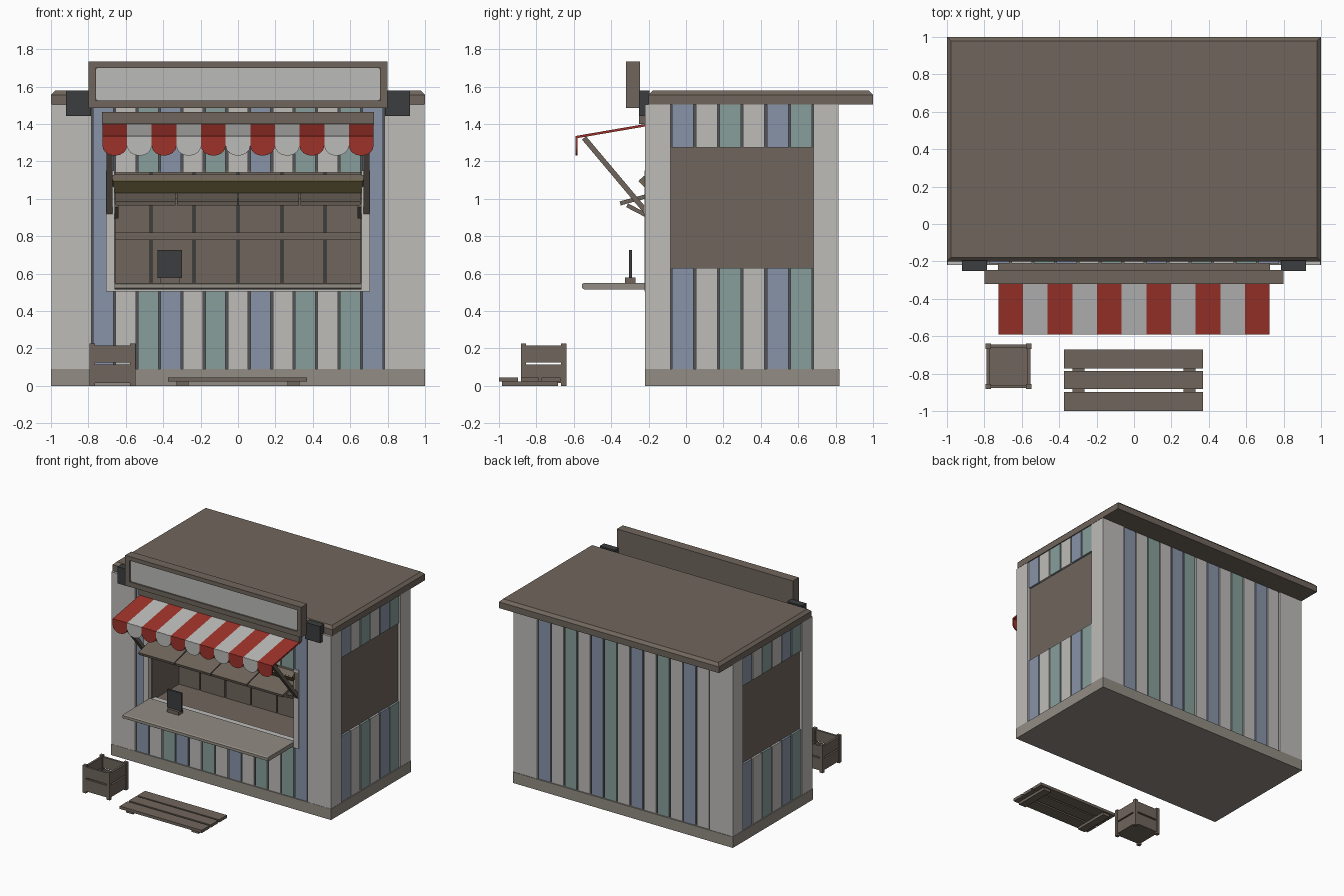
import bpy, bmesh, math

if "Cube" in bpy.data.objects:
    bpy.data.objects.remove(bpy.data.objects["Cube"])

def material(name, r, g, b):
    lin = lambda v: (v / 255 / 12.92) if v < 11 else ((v / 255 + 0.055) / 1.055) ** 2.4
    m = bpy.data.materials.new(name)
    m.diffuse_color = (lin(r), lin(g), lin(b), 1)
    m.use_nodes = True
    m.node_tree.nodes["Principled BSDF"].inputs["Base Color"].default_value = m.diffuse_color
    return m

WHITE = material("white_boards", 190, 188, 185)
BLUE = material("blue_boards", 137, 148, 168)
GREEN = material("green_boards", 136, 159, 155)
BROWN = material("brown_wood", 112, 102, 92)
STONE = material("warm_grey", 146, 140, 131)
DARK = material("charcoal", 60, 61, 62)
RED = material("awning_red", 158, 50, 42)
PALE = material("pale_cloth", 187, 187, 186)
OLIVE = material("lamp_yellow", 126, 115, 72)
GROOVE = material("groove_grey", 84, 84, 86)

def finish(name, bm, mat):
    bmesh.ops.recalc_face_normals(bm, faces=bm.faces)
    me = bpy.data.meshes.new(name)
    bm.to_mesh(me)
    bm.free()
    me.materials.append(mat)
    ob = bpy.data.objects.new(name, me)
    bpy.context.collection.objects.link(ob)
    return ob

def prism(name, mat, pts, a, b, axis="x"):
    """Extrude a profile: (y, z) points along x, or (x, z) points along y."""
    bm = bmesh.new()
    put = (lambda p, t: (t, p[0], p[1])) if axis == "x" else (lambda p, t: (p[0], t, p[1]))
    f = bm.faces.new([bm.verts.new(put(p, a)) for p in pts])
    ext = bmesh.ops.extrude_face_region(bm, geom=[f])["geom"]
    for v in ext:
        if isinstance(v, bmesh.types.BMVert):
            if axis == "x":
                v.co.x = b
            else:
                v.co.y = b
    return finish(name, bm, mat)

def box(name, mat, x0, x1, y0, y1, z0, z1):
    return prism(name, mat, [(y0, z0), (y1, z0), (y1, z1), (y0, z1)], x0, x1)

def bar(name, mat, p, q, thick, x0, x1):
    """Slanted bar between two (y, z) points, spanning x0..x1."""
    dy, dz = q[0] - p[0], q[1] - p[1]
    k = thick / 2 / math.hypot(dy, dz)
    n = (-dz * k, dy * k)
    pts = [(p[0] + n[0], p[1] + n[1]), (q[0] + n[0], q[1] + n[1]),
           (q[0] - n[0], q[1] - n[1]), (p[0] - n[0], p[1] - n[1])]
    return prism(name, mat, pts, x0, x1)

COL = {"B": BLUE, "W": WHITE, "G": GREEN}
TOP, BASE, GAP = 1.505, 0.09, 0.006

# Plinth and roof with chamfered upper rim
box("plinth", STONE, -1, 1, -0.22, 0.82, 0, BASE)
roof = box("roof", BROWN, -1, 1, -0.2, 1, 1.505, 1.578)
bm = bmesh.new()
bm.from_mesh(roof.data)
bmesh.ops.bevel(bm, geom=[e for e in bm.edges if all(v.co.z > 1.57 for v in e.verts)],
                offset=0.022, segments=1, affect="EDGES")
bm.to_mesh(roof.data)
bm.free()

# Wall cores around the serving hatch
for s in (-1, 1):
    box("side_core", GROOVE, s * 0.665, s * 0.968, -0.197, 0.797, BASE, TOP)
box("back_core", GROOVE, -0.665, 0.665, 0.2, 0.797, BASE, TOP)
box("lower_core", GROOVE, -0.665, 0.665, -0.197, 0.2, BASE, 0.515)
box("upper_core", GROOVE, -0.665, 0.665, -0.197, 0.2, 1.15, TOP)

# Corner posts
for s in (-1, 1):
    box("front_post", WHITE, s * 0.783, s * 0.998, -0.218, -0.083, BASE, TOP)
    box("back_post", WHITE, s * 0.783, s * 0.998, 0.683, 0.816, BASE, TOP)

# Front and back boards
for i, c in enumerate("BWGBWGWBWGWGB"):
    x0, x1 = -0.78 + 0.12 * i + GAP, -0.66 + 0.12 * i - GAP
    spans = [(BASE, TOP)] if i in (0, 12) else [(BASE, 0.52), (1.14, TOP)]
    for z0, z1 in spans:
        box("front_board", COL[c], x0, x1, -0.212, -0.195, z0, z1)
for i, c in enumerate("BWGWBGWBWGWBW"):
    x1 = 0.78 - 0.12 * i
    box("back_board", COL[c], x1 - 0.12 + GAP, x1 - GAP, 0.795, 0.81, BASE, TOP)

# Side boards above and below a recessed brown panel
for s in (-1, 1):
    for i, c in enumerate("BWGWBG"):
        j = i if s > 0 else 5 - i
        y0 = -0.08 + j * 0.76 / 6
        for z0, z1 in ((BASE, 0.63), (1.275, TOP)):
            box("side_board", COL[c], s * 0.965, s * 0.992, y0 + GAP, y0 + 0.76 / 6 - GAP, z0, z1)
    box("side_panel", BROWN, s * 0.96, s * 0.976, -0.082, 0.682, 0.63, 1.275)

# Hatch frame and interior
for s in (-1, 1):
    box("hatch_frame_side", WHITE, s * 0.66, s * 0.705, -0.222, -0.18, 0.505, 1.15)
    box("interior_side", BROWN, s * 0.655, s * 0.67, -0.18, 0.2, 0.515, 1.15)
box("hatch_sill", WHITE, -0.66, 0.66, -0.222, -0.14, 0.505, 0.54)
box("interior_floor", BROWN, -0.66, 0.66, -0.14, 0.2, 0.51, 0.525)
box("interior_ceiling", BROWN, -0.66, 0.66, -0.19, 0.2, 1.14, 1.155)
box("interior_back", DARK, -0.66, 0.66, 0.19, 0.21, 0.515, 1.15)
edges = [-0.66, -0.465, -0.235, 0, 0.235, 0.465, 0.66]
for a, b in zip(edges, edges[1:]):
    box("back_panel_board", BROWN, a + 0.005, b - 0.005, 0.17, 0.195, 0.52, 1.145)
box("back_rail", BROWN, -0.66, 0.66, 0.15, 0.18, 0.78, 0.82)

# Counter with a small board on a stand
prism("counter", STONE, [(-0.555, 0.522), (-0.545, 0.516), (-0.2, 0.516), (-0.2, 0.55),
                         (-0.545, 0.55), (-0.555, 0.544)], -0.66, 0.66)
box("board_stand", BROWN, -0.415, -0.31, -0.327, -0.27, 0.55, 0.578)
box("counter_board", DARK, -0.43, -0.3, -0.306, -0.29, 0.575, 0.725)

# Tilted flap in four panels with its brackets
for i in range(4):
    x0 = -0.66 + 0.33 * i
    bar("hatch_flap", BROWN, (-0.352, 0.975), (-0.17, 1.025), 0.022, x0 + 0.004, x0 + 0.326)
box("flap_hinge_rail", BROWN, -0.66, 0.66, -0.19, -0.16, 1.0, 1.04)
for s in (-1, 1):
    bar("flap_bracket", BROWN, (-0.315, 0.965), (-0.2, 0.905), 0.022, s * 0.64, s * 0.66)

# Lamp trough: glowing underside with a wooden top
prism("lamp_housing", BROWN, [(-0.25, 1.1), (-0.185, 1.035), (-0.15, 1.07), (-0.215, 1.13)], -0.67, 0.67)
bar("lamp_face", OLIVE, (-0.251, 1.097), (-0.188, 1.034), 0.008, -0.668, 0.668)

# Awning struts and wall beam
for s in (-1, 1):
    bar("awning_strut", BROWN, (-0.545, 1.325), (-0.2, 0.915), 0.028, s * 0.67, s * 0.702)
    box("strut_plate", BROWN, s * 0.67, s * 0.702, -0.222, -0.2, 0.92, 1.13)
box("awning_beam", BROWN, -0.728, 0.728, -0.25, -0.195, 1.4, 1.465)

# Awning stripes with rounded valance tabs
W = 1.45 / 11
for i in range(11):
    x0 = -0.725 + W * i
    mat = PALE if i % 2 else RED
    bar("awning_stripe", mat, (-0.59, 1.329), (-0.2, 1.396), 0.013, x0, x0 + W)
    arc = [(x0 + W / 2 - W / 2 * math.cos(t * math.pi / 8),
            1.283 - 0.053 * math.sin(t * math.pi / 8)) for t in range(9)]
    prism("awning_tab", mat, [(x0 + W, 1.333), (x0, 1.333)] + arc, -0.592, -0.58, "y")

# Sign: backing, raised frame, pale rounded face and wall brackets
box("sign_back", BROWN, -0.8, 0.8, -0.303, -0.245, 1.485, 1.733)
for s in (-1, 1):
    box("sign_frame_side", BROWN, s * 0.762, s * 0.8, -0.322, -0.303, 1.485, 1.733)
    box("sign_bracket", DARK, s * 0.785, s * 0.92, -0.25, -0.195, 1.443, 1.58)
box("sign_frame_top", BROWN, -0.762, 0.762, -0.322, -0.303, 1.7, 1.733)
box("sign_frame_bottom", BROWN, -0.762, 0.762, -0.322, -0.303, 1.485, 1.525)
face = []
for cx, cz, a0 in ((0.742, 1.682, 0), (-0.742, 1.682, 90), (-0.742, 1.543, 180), (0.742, 1.543, 270)):
    for k in range(4):
        a = math.radians(a0 + 30 * k)
        face.append((cx + 0.018 * math.cos(a), cz + 0.018 * math.sin(a)))
prism("sign_face", PALE, face, -0.31, -0.302, "y")

# Open crate: floor, corner posts and two slats per side
cx, cy, h = -0.671, -0.761, 0.122
box("crate_floor", BROWN, cx - 0.105, cx + 0.105, cy - 0.105, cy + 0.105, 0.015, 0.03)
for sx in (-1, 1):
    for sy in (-1, 1):
        x, y = cx + sx * h, cy + sy * h
        box("crate_post", BROWN, x, x - sx * 0.028, y, y - sy * 0.028, 0, 0.227)
for z0, z1 in ((0.015, 0.113), (0.125, 0.215)):
    for s in (-1, 1):
        box("crate_slat", BROWN, cx - 0.1, cx + 0.1, cy + s * 0.1, cy + s * 0.117, z0, z1)
        box("crate_slat", BROWN, cx + s * 0.1, cx + s * 0.117, cy - 0.1, cy + 0.1, z0, z1)

# Pallet: three boards on two runners
for y0, y1 in ((-1, -0.898), (-0.882, -0.785), (-0.772, -0.672)):
    box("pallet_board", BROWN, -0.375, 0.37, y0, y1, 0.022, 0.045)
for s in (-1, 1):
    box("pallet_runner", BROWN, s * 0.265, s * 0.33, -0.985, -0.685, 0, 0.023)
